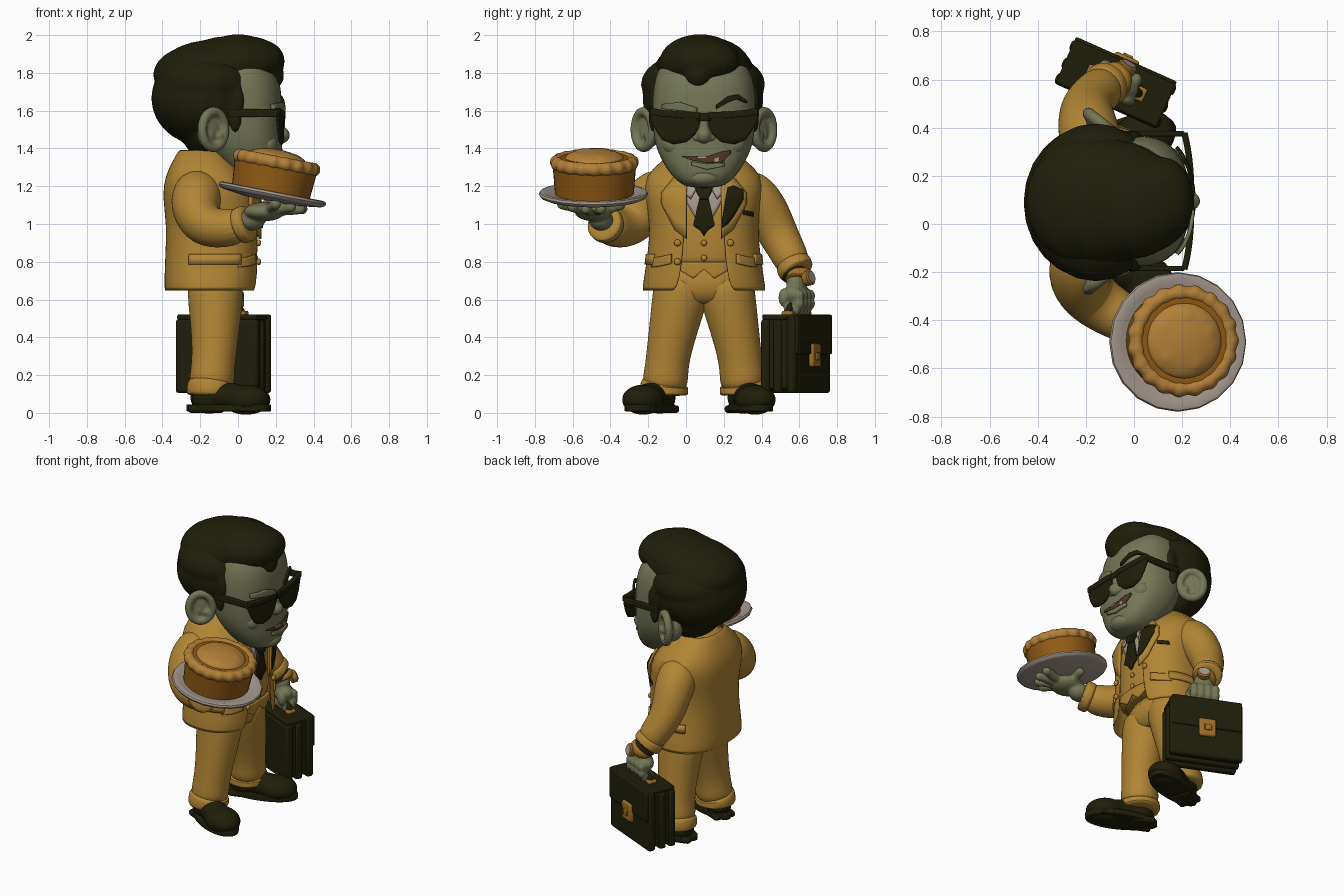
import bpy, bmesh, math
from math import sin, cos, pi, radians
from mathutils import Vector, Matrix

if "Cube" in bpy.data.objects:
    bpy.data.objects.remove(bpy.data.objects["Cube"])

def material(name, *rgb):
    m = bpy.data.materials.new(name)
    m.use_nodes = True
    m.diffuse_color = (*rgb, 1)
    m.node_tree.nodes["Principled BSDF"].inputs["Base Color"].default_value = (*rgb, 1)
    return m

DARK = material("dark olive", .014, .013, .003)
SUIT = material("mustard cloth", .44, .235, .035)
SKIN = material("grey green skin", .175, .182, .092)
PALE = material("pale china", .38, .315, .27)
BAKED = material("baked brown", .29, .105, .007)
CRUST = material("golden crust", .45, .215, .04)
BRASS = material("brass", .35, .16, .02)
MOUTH = material("mouth brown", .08, .04, .018)
CY, POW = .095, 2.4          # body centre line, roundness of sections
made = []

def finish(name, bm, mat, sub=0, voxel=0, thick=0, bevel=0):
    me = bpy.data.meshes.new(name)
    if not thick:
        bmesh.ops.recalc_face_normals(bm, faces=bm.faces)
    bm.to_mesh(me)
    bm.free()
    me.materials.append(mat)
    ob = bpy.data.objects.new(name, me)
    bpy.context.collection.objects.link(ob)
    if thick:
        s = ob.modifiers.new("thickness", "SOLIDIFY")
        s.thickness, s.offset = thick, 1
    if bevel:
        b = ob.modifiers.new("bevel", "BEVEL")
        b.width, b.segments = bevel, 2
    if sub:
        ob.modifiers.new("subdivision", "SUBSURF").levels = sub
        ob.modifiers["subdivision"].render_levels = sub
    if voxel:
        r = ob.modifiers.new("blend", "REMESH")
        r.mode, r.voxel_size, r.use_smooth_shade = "VOXEL", voxel, True
        ob.modifiers.new("soften", "SMOOTH").iterations = 5
    made.append(ob)
    return ob

def balls(name, items, mat, voxel=0, matrix=Matrix()):
    """Ellipsoids (centre, radii), optionally melted together."""
    bm = bmesh.new()
    for c, r in items:
        r = r if isinstance(r, tuple) else (r, r, r)
        bmesh.ops.create_uvsphere(bm, u_segments=24, v_segments=14, radius=1,
            matrix=matrix @ Matrix.Translation(c) @ Matrix.Diagonal((*r, 1)))
    return finish(name, bm, mat, voxel=voxel)

def skin(name, rings, mat, closed=True, cap=True, **kw):
    bm = bmesh.new()
    vs = [[bm.verts.new(p) for p in ring] for ring in rings]
    n = len(rings[0])
    for a, b in zip(vs, vs[1:]):
        for i in range(n if closed else n - 1):
            j = (i + 1) % n
            bm.faces.new((a[i], a[j], b[j], b[i]))
    if cap and closed:
        bm.faces.new(vs[0][::-1])
        bm.faces.new(vs[-1])
    return finish(name, bm, mat, **kw)

def section(ring, a0=0, a1=2 * pi, n=32, grow=0, whole=True):
    z, cx, rx, ry = ring
    out = []
    for i in range(n):
        a = a0 + (a1 - a0) * i / (n if whole else n - 1)
        f = lambda v: math.copysign(abs(v) ** (2 / POW), v)
        out.append((cx + (rx + grow) * f(cos(a)), CY + (ry + grow) * f(sin(a)), z))
    return out

def at(rings, z):
    """Body section at height z."""
    z = min(max(z, rings[0][0]), rings[-1][0])
    for a, b in zip(rings, rings[1:]):
        if z <= b[0]:
            t = (z - a[0]) / (b[0] - a[0])
            return [u + (v - u) * t for u, v in zip(a, b)]

def strip(name, cols, rings, mat, lift=.0, thick=.008):
    """Plate on the front of a body, columns (y, low z, high z)."""
    cols, fine = sorted(cols), []
    for a, b in zip(cols, cols[1:]):
        fine += [[u + (v - u) * k / 4 for u, v in zip(a, b)] for k in range(4)]
    fine.append(cols[-1])
    def point(y, z):
        _, cx, rx, ry = at(rings, z)
        t = min(1, abs(y - CY) / ry)
        return (cx + rx * (1 - t ** POW) ** (1 / POW) + lift, y, z)
    grid = [[point(y, lo + (hi - lo) * k / 5) for k in range(6)] for y, lo, hi in fine]
    grid = [list(col) for col in zip(*grid)]
    return skin(name, grid, mat, closed=False, thick=thick)

def limb(name, pts, mat, n=20, sub=2):
    """Round tube through (x, y, z, radius)."""
    p, rings = [Vector(q[:3]) for q in pts], []
    for i, q in enumerate(pts):
        d = (p[min(i + 1, len(p) - 1)] - p[max(i - 1, 0)]).normalized()
        u = d.cross(Vector((.3, .9, .1))).normalized()
        v = d.cross(u)
        rings.append([p[i] + q[3] * (u * cos(2 * pi * k / n) + v * sin(2 * pi * k / n)) for k in range(n)])
    return skin(name, rings, mat, sub=sub)

def box(name, size, mat, matrix, bevel=.012):
    bm = bmesh.new()
    bmesh.ops.create_cube(bm, size=1, matrix=matrix @ Matrix.Diagonal((*size, 1)))
    return finish(name, bm, mat, bevel=bevel)

def lathe(name, profile, mat, matrix, n=20):
    rings = [[matrix @ Vector((r * cos(2 * pi * k / n), r * sin(2 * pi * k / n), z)) for k in range(n)]
             for r, z in profile]
    return skin(name, rings, mat)

# Torso: jacket shell open at the front, waistcoat inside
torso = [(.64, -.14, .24, .32), (.8, -.135, .24, .29), (1.0, -.13, .235, .27),
         (1.15, -.145, .245, .305), (1.25, -.165, .21, .305), (1.33, -.185, .15, .21), (1.39, -.19, .11, .14)]
gaps = (.14, .11, .10, .12, .12, .12, .1)
shell = []
for ring, g in zip(torso, gaps):
    a = math.asin((g / ring[3]) ** (POW / 2))
    shell.append(section(ring, a, 2 * pi - a, n=40, whole=False))
skin("jacket", shell, SUIT, closed=False, thick=.012, sub=1)
vest = [(z, cx, rx - .02, ry - .02) for z, cx, rx, ry in [at(torso, .76)] + torso[1:]]
skin("waistcoat", [section(r) for r in vest], SUIT, sub=1)
strip("waistcoat_points", [(-.04, .76, .8), (.04, .71, .8), (CY, .76, .8), (.15, .71, .8), (.23, .76, .8)], vest, SUIT, .004, .012)
strip("shirt_front", [(-.01, 1.14, 1.27), (CY, .95, 1.25), (.2, 1.14, 1.27)], vest, PALE, .004)
strip("tie_blade", [(.04, .99, 1.0), (.075, .965, 1.15), (CY, .935, 1.15), (.115, .965, 1.15), (.15, .99, 1.0)], vest, DARK, .014, .016)
strip("tie_knot", [(.05, 1.18, 1.2), (.075, 1.13, 1.2), (.115, 1.13, 1.2), (.14, 1.18, 1.2)], vest, DARK, .02, .025)
for s, side in ((-1, "right"), (1, "left")):
    strip(side + "_lapel", [(CY + s * d, lo, hi) for d, lo, hi in ((.09, .92, 1.28), (.15, .97, 1.25), (.22, 1.11, 1.16))], torso, SUIT, .012, .014)
    strip(side + "_shirt_collar", [(CY + s * d, lo, hi) for d, lo, hi in ((.03, 1.2, 1.25), (.07, 1.13, 1.27), (.11, 1.17, 1.29))], vest, PALE, .02, .015)
    strip(side + "_front_flap", [(CY + s * d, lo, lo + .05) for d, lo in ((.17, .79), (.23, .775), (.27, .77))], torso, SUIT, .012, .012)
    edge = [section(at(torso, z), s * radians(58), s * radians(115), 16, .012, False) for z in (.785, .84)]
    skin(side + "_pocket_flap", edge[::s], SUIT, closed=False, thick=.01)
strip("lapel_lining", [(.19, .98, 1.02), (.22, 1.0, 1.19), (.25, 1.04, 1.2), (.3, 1.13, 1.18)], torso, DARK, .027)
strip("breast_pocket", [(.3, 1.05, 1.075), (.35, 1.04, 1.065)], torso, DARK, .012)
balls("buttons", [((.095, CY, z), (.012, .016, .016)) for z in (.82, .9)] +
      [((.11, y, z), (.012, .018, .018)) for y, z in ((-.045, .9), (.235, .9), (-.045, .8))], SUIT)

# Trousers and shoes
skin("hips", [section(r) for r in ((.57, -.12, .11, .16), (.63, -.12, .14, .23), (.8, -.12, .16, .24))], SUIT, sub=1)
for s, side, foot_y, turn in ((-1, "right", -.185, -25), (1, "left", .335, 18)):
    f = lambda d: CY + s * d
    limb(side + "_trouser_leg", [(-.12, f(.11), .74, .145), (-.12, f(.125), .62, .15), (-.12, f(.155), .48, .134),
         (-.125, f(.185), .33, .119), (-.135, f(.2), .22, .116), (-.142, f(.21), .11, .128)], SUIT)
    limb(side + "_trouser_cuff", [(-.14, f(.207), .165, .121), (-.142, f(.21), .155, .128), (-.145, f(.212), .1, .132), (-.145, f(.212), .09, .124)], SUIT, sub=1)
    foot = Matrix.Translation((-.05, foot_y, 0)) @ Matrix.Rotation(radians(turn), 4, "Z")
    balls(side + "_shoe", [((-.11, 0, .08), (.1, .08, .085)), ((0, 0, .085), (.13, .085, .075)),
                           ((.1, 0, .07), (.13, .108, .08))], DARK, .01, foot)
    sole = [[foot @ Vector((.235 * cos(a), (.1 + .015 * cos(a)) * sin(a), z)) for a in (2 * pi * k / 28 for k in range(28))] for z in (.008, .045)]
    skin(side + "_sole", sole, DARK, bevel=.006)
    box(side + "_heel", (.15, .15, .04), DARK, foot @ Matrix.Translation((-.13, 0, .02)), .015)

# Head, ears and nose
head = [(1.19, .115, .06, .08), (1.225, .105, .125, .145), (1.30, .075, .165, .205), (1.40, .04, .195, .255),
        (1.5, .02, .212, .272), (1.65, .01, .226, .275), (1.78, 0, .22, .262), (1.87, -.02, .17, .21), (1.91, -.03, .08, .1)]
skin("head", [section(r) for r in head], SKIN, sub=2)
limb("neck", [(-.08, CY, 1.15, .13), (-.06, CY, 1.25, .125), (-.04, CY, 1.4, .13)], SKIN)
balls("nose", [((.225, CY, 1.47), (.05, .042, .045)), ((.215, CY, 1.53), (.035, .03, .06)),
               ((.215, CY - .04, 1.46), .027), ((.215, CY + .04, 1.46), .027)], SKIN, .007)
balls("chin_and_cheeks", [((.175, CY, 1.245), (.07, .09, .05)), ((.15, CY - .15, 1.42), (.06, .07, .06)),
                          ((.15, CY + .15, 1.42), (.06, .07, .06))], SKIN)
for s, side in ((-1, "right"), (1, "left")):
    tilt = Matrix.Translation((-.13, CY + s * .318, 1.495)) @ Matrix.Rotation(s * radians(-38), 4, "Z")
    rim = [((.075 * cos(a), 0, .095 * sin(a) + .005), .026) for a in (2 * pi * k / 36 for k in range(36))]
    balls(side + "_ear", rim + [((0, -s * .02, 0), (.075, .025, .1)), ((.04, 0, -.03), .025), ((-.01, -s * .05, -.02), (.04, .06, .07))], SKIN, .008, tilt)

# Face details
strip("mouth", [(-.02, 1.355, 1.36), (.04, 1.335, 1.36), (.12, 1.322, 1.36), (.19, 1.325, 1.383), (.235, 1.375, 1.39)], head, MOUTH, .004, .006)
strip("upper_tooth", [(.06, 1.348, 1.36), (.11, 1.348, 1.36)], head, PALE, .008, .005)
strip("lower_tooth", [(.15, 1.327, 1.35), (.175, 1.33, 1.353)], head, PALE, .008, .005)
strip("lower_lip", [(.03, 1.31, 1.33), (.11, 1.29, 1.318), (.2, 1.305, 1.325)], head, SKIN, .0, .016)
strip("left_eyebrow", [(.16, 1.61, 1.63), (.22, 1.645, 1.675), (.27, 1.66, 1.685), (.315, 1.64, 1.65)], head, DARK, .004, .014)
strip("right_brow", [(-.12, 1.61, 1.635), (-.03, 1.6, 1.645), (.06, 1.59, 1.615)], head, SKIN, .002, .016)

# Sunglasses
brow_line = [(1.3, 0, .229, .48), (1.7, 0, .229, .48)]
lens = [(.022, 1.53, 1.585), (.045, 1.475, 1.59), (.09, 1.435, 1.59), (.16, 1.422, 1.595), (.22, 1.445, 1.6), (.255, 1.5, 1.607), (.28, 1.56, 1.61)]
for s, side in ((-1, "right"), (1, "left")):
    strip(side + "_lens", [(CY + s * d, lo, hi) for d, lo, hi in lens], brow_line, DARK, 0, .015)
    strip(side + "_frame_top", [(CY + s * d, hi - .03, hi + .004) for d, lo, hi in lens], brow_line, DARK, -.004, .026)
    box(side + "_temple", (.26, .022, .042), DARK, Matrix.Translation((.08, CY + s * .28, 1.587)), .006)
strip("bridge", [(.06, 1.545, 1.588), (.13, 1.545, 1.588)], brow_line, DARK, 0, .02)

# Hair: swept back mass with a rolled quiff
balls("hair_back", [((-.17, CY - .005, 1.665), (.29, .322, .255)), ((-.16, CY - .005, 1.74), (.285, .33, .18)),
      ((-.17, CY, 1.49), (.13, .24, .14))] +
      [((x, CY + s * .268, z), (.035, .025, .08)) for s in (-1, 1) for x, z in ((.0, 1.65), (-.015, 1.56))], DARK, .014)
balls("hair_quiff", [((-.2, CY, 1.79), (.25, .27, .16)), ((-.13, CY, 1.81), (.29, .265, .165)),
      ((-.06, CY, 1.83), (.25, .25, .163)), ((.0, CY - .02, 1.85), (.21, .22, .155)), ((.06, CY - .01, 1.855), (.18, .205, .138)),
      ((.12, CY, 1.86), (.128, .185, .115)), ((.17, CY - .03, 1.785), (.075, .075, .075))], DARK, .014)

# Raised right arm
limb("right_sleeve", [(-.19, -.08, 1.21, .1), (-.215, -.15, 1.17, .137), (-.23, -.23, 1.08, .138), (-.185, -.305, .985, .12),
                      (-.07, -.38, .972, .105), (.04, -.43, 1.0, .092)], SUIT)
limb("right_cuff", [(.0, -.41, .985, .095), (.015, -.417, .99, .1), (.05, -.435, 1.005, .1), (.06, -.44, 1.008, .09)], SUIT, sub=1)
tips = [(.34, -.45, 1.08), (.33, -.53, 1.08), (.28, -.6, 1.09), (.2, -.655, 1.105), (.15, -.35, 1.1)]
palm = Vector((.14, -.49, 1.065))
fingers = [(tuple(palm.lerp(Vector(t), k / 7)), .029) for t in tips for k in range(2, 8)]
balls("right_hand", [(tuple(palm), (.11, .1, .05)), ((.07, -.45, 1.02), (.075, .065, .055))] + fingers, SKIN, .008)

# Plate and pie
tray = Matrix.Translation((.18, -.49, 1.15)) @ Matrix.Rotation(radians(11), 4, "Y")
lathe("plate", [(.01, -.03), (.13, -.03), (.265, -.012), (.283, -.004), (.29, .008), (.285, .02), (.27, .024), (.24, .014), (.14, .0), (.01, .0)], PALE, tray)
pie = tray @ Matrix.Translation((-.01, .005, 0))
lathe("pie_side", [(.01, .0), (.208, .0), (.22, .15), (.01, .15)], BAKED, pie, 40)
lathe("pie_groove", [(.2, .14), (.19, .203), (.01, .203)], BAKED, pie, 32)
ring = lambda n, r: [(r * cos(2 * pi * k / n), r * sin(2 * pi * k / n)) for k in range(n)]
balls("pie_rim", [((x, y, .176), (.037, .037, .038)) for x, y in ring(19, .2)] +
      [((x, y, .178), (.03, .03, .035)) for x, y in ring(48, .198)], CRUST, .008, pie)
lumps = [((.08 * cos(a), .08 * sin(a), .21), (.06, .06, .03)) for a in (.3, 1.5, 2.6, 3.9, 5.2)]
balls("pie_lid", [((0, 0, .192), (.162, .162, .055))] + lumps, CRUST, .009, pie)

# Lowered left arm with watch
limb("left_sleeve", [(-.17, .28, 1.2, .1), (-.18, .34, 1.165, .132), (-.195, .42, 1.08, .125), (-.2, .485, .95, .108),
                     (-.16, .54, .85, .098), (-.11, .585, .755, .09)], SUIT)
limb("left_cuff", [(-.135, .562, .8, .09), (-.13, .567, .79, .097), (-.11, .585, .75, .097), (-.105, .59, .742, .088)], SUIT, sub=1)
limb("dark_cuff", [(-.115, .58, .76, .07), (-.085, .585, .715, .076), (-.08, .585, .7, .07)], DARK, sub=1)
limb("watch_strap", [(-.09, .595, .735, .07), (-.085, .597, .728, .077), (-.072, .6, .705, .077), (-.068, .6, .698, .07)], BRASS, sub=1)
dial = Matrix.Translation((-.03, .65, .715)) @ Vector((.5, .8, .25)).to_track_quat("Z", "Y").to_matrix().to_4x4()
lathe("watch_case", [(.04, -.02), (.042, .012), (.034, .018)], BRASS, dial)
lathe("watch_dial", [(.032, .01), (.032, .021)], PALE, dial)

# Briefcase: x along its length, y outward
case = Matrix.Translation((-.075, .585, 0)) @ Matrix.Rotation(radians(-24), 4, "Z")
put = lambda x, y, z: case @ Matrix.Translation((x, y, z))
box("case_core", (.45, .18, .37), DARK, put(0, 0, .31))
for y, h in ((-.08, .39), (-.01, .385), (.07, .41)):
    box("case_panel", (.475, .05, h), DARK, put(0, y, .105 + h / 2), .015)
box("case_flap", (.46, .022, .21), DARK, put(0, .098, .415), .01)
box("case_top", (.46, .2, .03), DARK, put(0, 0, .507), .01)
box("case_clasp", (.11, .03, .125), BRASS, put(0, .107, .305), .012)
box("clasp_button", (.045, .012, .04), BRASS, put(0, .124, .3), .004)
limb("case_handle", [(*(case @ Vector((.11 * cos(a), 0, .515 + .07 * sin(a)))), .02) for a in (pi * k / 8 for k in range(9))], DARK, 12, 1)
for x in (-.11, .11):
    box("handle_mount", (.045, .06, .03), BRASS, put(x, 0, .525), .008)
grip = [((x, y, z), (.027, .03, .035)) for x in (-.07, -.023, .023, .07) for y, z in ((.045, .62), (.045, .58), (.025, .55), (-.01, .545))]
balls("left_hand", grip + [((0, 0, .63), (.1, .06, .06)), ((-.005, 0, .69), (.065, .055, .06)),
      ((.07, -.04, .61), (.035, .03, .05))], SKIN, .008, case)

# Smooth shading with crisp edges
bpy.ops.object.select_all(action="DESELECT")
for ob in made:
    ob.select_set(True)
bpy.context.view_layer.objects.active = made[0]
bpy.ops.object.shade_smooth_by_angle(angle=radians(42))
